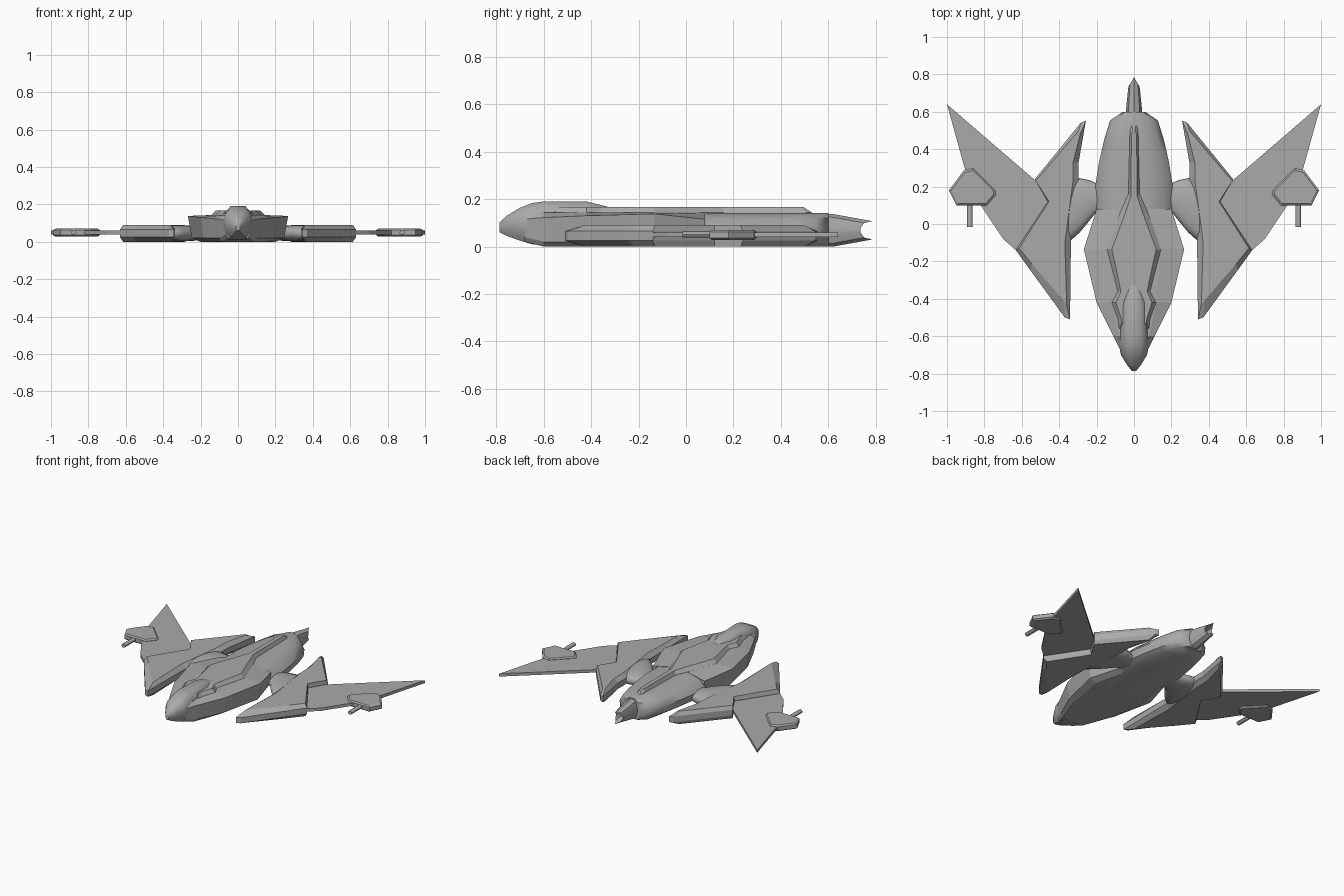
import bpy, bmesh, math
from mathutils import Vector

cube = bpy.data.objects.get("Cube")
if cube:
    bpy.data.objects.remove(cube)

grey = bpy.data.materials.new("hull_grey")
grey.use_nodes = True
grey.diffuse_color = (0.4, 0.4, 0.4, 1)
grey.node_tree.nodes["Principled BSDF"].inputs["Base Color"].default_value = (0.4, 0.4, 0.4, 1)


def loft(name, rings, smooth=0):
    """Skin a list of equal point rings, close both ends."""
    bm = bmesh.new()
    rows = [[bm.verts.new(p) for p in ring] for ring in rings]
    for a, b in zip(rows, rows[1:]):
        for i in range(len(a)):
            j = (i + 1) % len(a)
            bm.faces.new((a[i], a[j], b[j], b[i]))
    bm.faces.new(rows[0])
    bm.faces.new(rows[-1])
    bmesh.ops.recalc_face_normals(bm, faces=bm.faces)
    mesh = bpy.data.meshes.new(name)
    bm.to_mesh(mesh)
    bm.free()
    mesh.materials.append(grey)
    obj = bpy.data.objects.new(name, mesh)
    bpy.context.collection.objects.link(obj)
    if smooth:
        bpy.ops.object.select_all(action="DESELECT")
        obj.select_set(True)
        bpy.context.view_layer.objects.active = obj
        bpy.ops.object.shade_smooth_by_angle(angle=math.radians(smooth))
    return obj


def section(y, half):
    """Mirror a half cross-section (bottom to top) into a ring at y."""
    other = [(-x, z) for x, z in reversed(half) if x > 0]
    return [(x, y, z) for x, z in half + other]


def slab(name, levels, side=1):
    """Stack outlines at given heights."""
    return loft(name, [[(side * x, y, z) for x, y in outline] for z, outline in levels])


def shrink(outline, k):
    cx = sum(p[0] for p in outline) / len(outline)
    cy = sum(p[1] for p in outline) / len(outline)
    return [(cx + (x - cx) * k, cy + (y - cy) * k) for x, y in outline]


# Angular front hull: y, half width, bottom height, edge height, deck half width
front = [(-.68, .07, .02, .115, .05), (-.6, .11, 0, .122, .08), (-.42, .2, 0, .13, .12),
         (-.135, .268, 0, .138, .14), (.08, .2, 0, .115, .07)]
loft("front_hull", [section(y, [(w * .75, zb), (w * .92, zb + .02), (w, zt), (wt, .143)])
                    for y, w, zb, zt, wt in front])

# Rounded rear hull
rear = [(-.1, .2), (.07, .2), (.21, .206), (.33, .187), (.45, .16), (.553, .128), (.6, .06)]
loft("rear_hull", [section(y, [(w * .72, 0), (w * .95, .025), (w, .075), (w * .8, .12),
                               (w * .35, .142)]) for y, w in rear], 40)

# Tail boom with a notched hollow end
tail = [(.48, .05, 0, .14, 1), (.62, .042, 0, .137, 1), (.735, .03, .03, .107, 1),
        (.7, .022, .045, .092, 0)]
rings = []
for y, w, zb, zt, tip in tail:
    h = zt - zb
    ring = section(y, [(0, zb), (w * .7, zb + h * .1), (w, zb + h * .4), (w, zb + h * .6),
                       (w * .7, zb + h * .9), (0, zt)])
    if y > .73:
        ring = [(x, y + .05 * (1 - abs(x) / w), z) for x, y, z in ring]
    rings.append(ring)
loft("tail_boom", rings, 40)

# Raised spine panel on the deck
base = [(.01, .53), (.022, .505), (.03, .16), (.075, .06), (.144, -.135), (.086, -.36),
        (.118, -.42), (.085, -.51), (.08, -.56)]
top = [(.006, .495), (.014, .48), (.016, .15), (.05, .05), (.118, -.135), (.07, -.36),
       (.096, -.42), (.07, -.5), (.065, -.53)]


def both(half):
    return half + [(-x, y) for x, y in reversed(half)]


slab("spine_panel", [(.13, both(base)), (.143, both(base)), (.167, both(top))])

# Rounded nose and canopy
nose = [(-.785, .012, .06, .1), (-.755, .036, .045, .13), (-.7, .07, .025, .163),
        (-.65, .08, .01, .183), (-.6, .08, .005, .19), (-.42, .068, .06, .19),
        (-.33, .035, .1, .168)]
rings = []
for y, w, zb, zt in nose:
    h = zt - zb
    rings.append(section(y, [(w * .55, zb), (w * .92, zb + h * .25), (w, zb + h * .55),
                             (w * .88, zb + h * .8), (w * .5, zt)]))
loft("nose_canopy", rings, 50)

# Outlines of the outboard parts
pod = [(.342, -.51), (.37, -.5), (.556, -.245), (.632, -.14), (.46, .12), (.53, .24),
       (.283, .543), (.257, .553), (.296, .33), (.296, .24), (.337, -.08)]
pod_top = [(.36, -.43), (.376, -.41), (.545, -.215), (.614, -.13), (.455, .12), (.525, .23),
           (.295, .5), (.285, .49), (.325, .33), (.325, .24), (.37, -.1)]
wing = [(.44, .12), (.6, -.13), (.632, -.14), (.7, -.08), (.82, .1), (.9, .28), (1, .64),
        (.53, .235)]
gun = [(.99, .18), (.95, .1), (.786, .1), (.738, .157), (.743, .18), (.86, .297), (.91, .286)]
joint = [(.15, .06, .22, .035), (.205, .06, .22, .036), (.24, .015, .235, .04),
         (.29, -.045, .245, .043), (.335, -.085, .24, .044), (.4, -.08, .22, .044)]

for side, word in ((1, "left"), (-1, "right")):
    slab(word + "_pod", [(0, pod_top), (.025, pod), (.065, pod), (.09, pod_top)], side)
    slab(word + "_wing", [(.04, wing), (.06, wing)], side)
    slab(word + "_gun_housing", [(.028, shrink(gun, .9)), (.036, gun), (.062, gun),
                                 (.07, shrink(gun, .9))], side)

    # Rounded joint between hull and pod
    rings = []
    for x, y0, y1, r in joint:
        ring = []
        for i in range(16):
            a = math.tau * i / 16
            c, s = math.cos(a), math.sin(a)
            ring.append((side * x, (y0 + y1) / 2 + (y1 - y0) / 2 * c,
                         .045 + r * math.copysign(abs(s) ** .7, s)))
        rings.append(ring)
    loft(word + "_joint", rings, 50)

    # Gun barrel
    loft(word + "_gun_barrel",
         [[(side * .878 + .015 * math.cos(math.tau * i / 10), y,
            .05 + .013 * math.sin(math.tau * i / 10)) for i in range(10)]
          for y in (-.015, .12)], 40)
